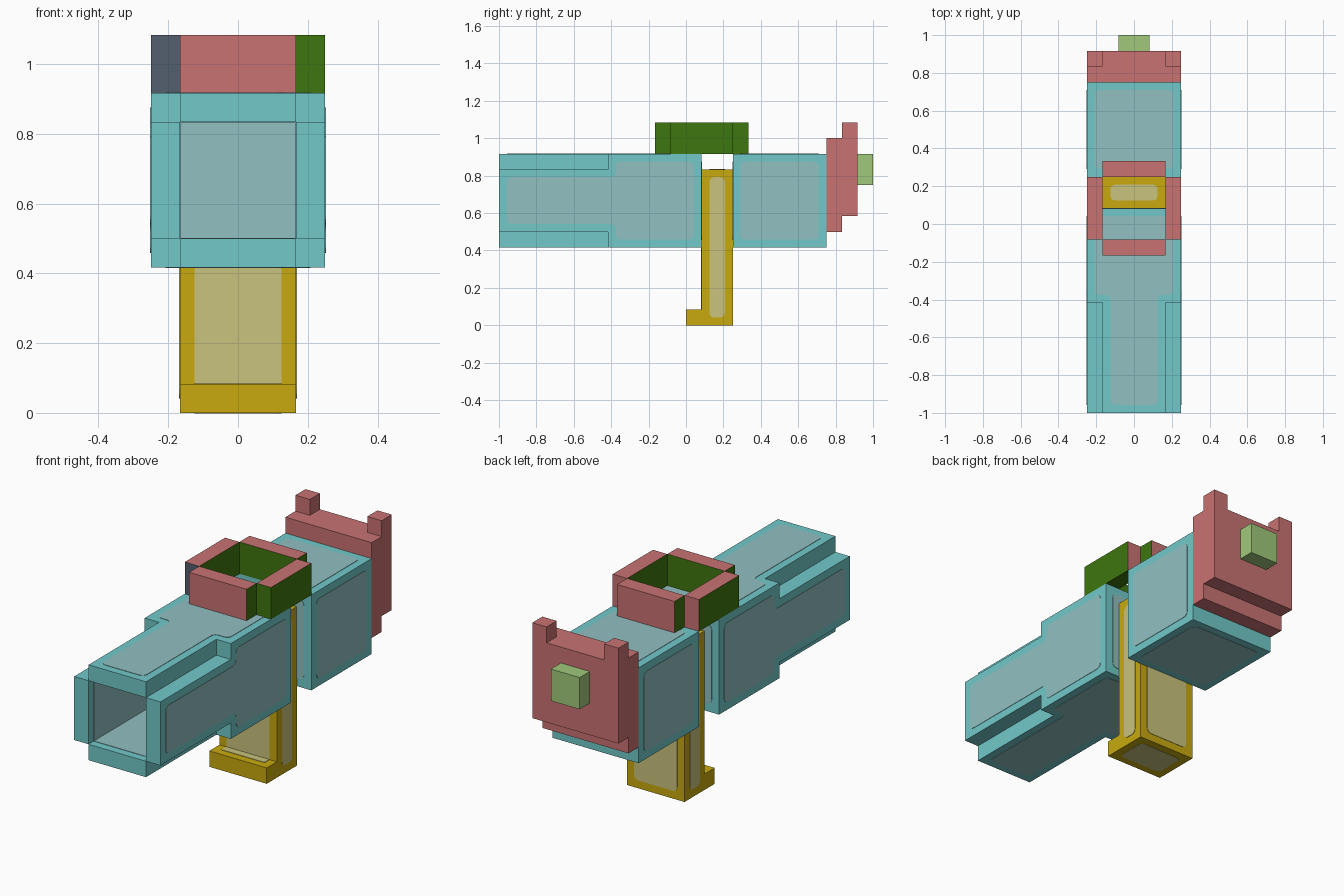
import bpy, bmesh
from mathutils import Vector

if "Cube" in bpy.data.objects:
    bpy.data.objects.remove(bpy.data.objects["Cube"])

U = 1 / 12          # the model sits on a grid of 1/12 cells
THIN = 0.002        # height of the inlaid panels


def mat(name, r, g, b):
    lin = [((c / 255 + 0.055) / 1.055) ** 2.4 if c > 10 else c / 255 / 12.92 for c in (r, g, b)]
    m = bpy.data.materials.new(name)
    m.diffuse_color = (*lin, 1)
    m.use_nodes = True
    m.node_tree.nodes["Principled BSDF"].inputs["Base Color"].default_value = m.diffuse_color
    return m


TEAL = mat("teal", 114, 201, 202)
PALE_TEAL = mat("pale teal", 145, 192, 193)
YELLOW = mat("mustard", 200, 170, 14)
PALE_YELLOW = mat("pale mustard", 201, 195, 125)
RED = mat("dusty red", 201, 114, 114)
GREEN = mat("dark green", 62, 118, 14)
SLATE = mat("slate", 84, 94, 110)
LIME = mat("light green", 160, 201, 122)


def finish(name, bm, mats):
    bmesh.ops.recalc_face_normals(bm, faces=bm.faces)
    me = bpy.data.meshes.new(name)
    bm.to_mesh(me)
    bm.free()
    for m in mats:
        me.materials.append(m)
    ob = bpy.data.objects.new(name, me)
    bpy.context.collection.objects.link(ob)
    return ob


def box(name, x, y, z, *mats, rule=None):
    """Box from cell ranges; rule(normal) picks the material of each face."""
    bm = bmesh.new()
    bmesh.ops.create_cube(bm, size=1)
    for v in bm.verts:
        v.co = Vector([((a + b) / 2 + c * (b - a)) * U for c, (a, b) in zip(v.co, (x, y, z))])
    bm.normal_update()
    if rule:
        for f in bm.faces:
            f.material_index = rule(f.normal)
    return finish(name, bm, mats)


def panel(name, axis, level, side, outline, m, rounding=0.3):
    """Thin inlay on the plane axis=level, facing side, with rounded corners."""
    bm = bmesh.new()

    def place(p, h):
        co = [c * U for c in p]
        co.insert(axis, level * U + side * h)
        return bm.verts.new(co)

    low = [place(p, -THIN) for p in outline]
    top = [place(p, THIN) for p in outline]
    n = len(outline)
    bm.faces.new(low)
    bm.faces.new(top)
    for i in range(n):
        bm.faces.new((low[i], low[(i + 1) % n], top[(i + 1) % n], top[i]))
    if rounding:
        bm.edges.ensure_lookup_table()
        corners = [bm.edges.get((a, b)) for a, b in zip(low, top)]
        bmesh.ops.bevel(bm, geom=corners, offset=rounding * U, segments=3, profile=0.5, affect='EDGES')
    return finish(name, bm, [m])


def rect(a, b, c, d):
    return [(a, c), (b, c), (b, d), (a, d)]


# Hollow muzzle made of four walls
for s, n in ((-1, "left"), (1, "right")):
    box("muzzle_wall_" + n, sorted((2 * s, 3 * s)), (-12, -5), (6, 10), TEAL)
    panel("muzzle_inner_panel_" + n, 0, 2 * s, -s, rect(-11.5, -5, 6, 10), PALE_TEAL, 0)
for z, s, n in ((5, 1, "floor"), (10, -1, "roof")):
    box("muzzle_" + n, (-2, 2), (-12, -5), (z, z + 1), TEAL)
    panel("muzzle_inner_panel_" + n, 2, 6 if s > 0 else 10, s, rect(-2, 2, -11.5, -5), PALE_TEAL, 0)
panel("muzzle_back_panel", 1, -5, -1, rect(-2, 2, 6, 10), PALE_TEAL, 0)

# Front and rear body blocks
box("front_body", (-3, 3), (-5, 1), (5, 11), TEAL)
box("rear_body", (-3, 3), (3, 9), (5, 11), TEAL)

# Stepped panels on the front body, plain ones on the rear body
side_outline = [(-11.5, 6.5), (-4.5, 6.5), (-4.5, 5.5), (0.5, 5.5),
                (0.5, 10.5), (-4.5, 10.5), (-4.5, 9.5), (-11.5, 9.5)]
top_outline = [(z - 8, y) for y, z in side_outline]
for s, n in ((-1, "left"), (1, "right")):
    panel("front_body_panel_" + n, 0, 3 * s, s, side_outline, PALE_TEAL)
    panel("rear_body_panel_" + n, 0, 3 * s, s, rect(3.5, 8.5, 5.5, 10.5), PALE_TEAL)
for level, s, n in ((5, -1, "bottom"), (11, 1, "top")):
    panel("front_body_panel_" + n, 2, level, s, top_outline, PALE_TEAL)
    panel("rear_body_panel_" + n, 2, level, s, rect(-2.5, 2.5, 3.5, 8.5), PALE_TEAL)
panel("front_body_panel_back", 1, 1, 1, rect(-2.5, 2.5, 5.5, 10.5), PALE_TEAL)
panel("rear_body_panel_front", 1, 3, -1, rect(-2.5, 2.5, 5.5, 10.5), PALE_TEAL)

# Grip between the bodies, with a small foot
box("grip", (-2, 2), (1, 3), (0, 10), YELLOW)
box("grip_foot", (-2, 2), (0, 1), (0, 1), YELLOW)
for s, n in ((-1, "left"), (1, "right")):
    panel("grip_panel_" + n, 0, 2 * s, s, rect(1.5, 2.5, 0.5, 9.5), PALE_YELLOW)
panel("grip_panel_front", 1, 1, -1, rect(-1.5, 1.5, 1, 9.5), PALE_YELLOW, 0)
panel("grip_panel_back", 1, 3, 1, rect(-1.5, 1.5, 0.5, 9.5), PALE_YELLOW)
panel("grip_panel_top", 2, 10, 1, rect(-1.5, 1.5, 1.5, 2.5), PALE_YELLOW)
panel("grip_panel_bottom", 2, 0, -1, rect(-1.5, 1.5, 0.5, 2.5), PALE_YELLOW)
panel("foot_panel_top", 2, 1, 1, rect(-1.5, 1.5, 0.5, 1), PALE_YELLOW, 0)


# Sight ring: red tops and backs, green sides and inside
def ring_rule(front, back):
    def rule(n):
        if n.z > 0.5:
            return 0
        if n.y < -0.5:
            return front
        return back if n.y > 0.5 else 1
    return rule


ring = (RED, GREEN, SLATE)
box("sight_front", (-2, 2), (-2, -1), (11, 13), *ring, rule=ring_rule(0, 1))
box("sight_back", (-2, 2), (3, 4), (11, 13), *ring, rule=ring_rule(1, 0))
box("sight_left", (-3, -2), (-1, 3), (11, 13), *ring, rule=ring_rule(2, 0))
box("sight_right", (2, 3), (-1, 3), (11, 13), *ring, rule=ring_rule(1, 0))

# Back plate with a lower lip, two horns and a knob
box("back_plate", (-3, 3), (9, 11), (7, 12), RED)
box("back_plate_lip", (-3, 3), (9, 10), (6, 7), RED)
for s, n in ((-1, "left"), (1, "right")):
    box("horn_" + n, sorted((2 * s, 3 * s)), (10, 11), (12, 13), RED)
box("knob", (-1, 1), (11, 12), (9, 11), LIME)
